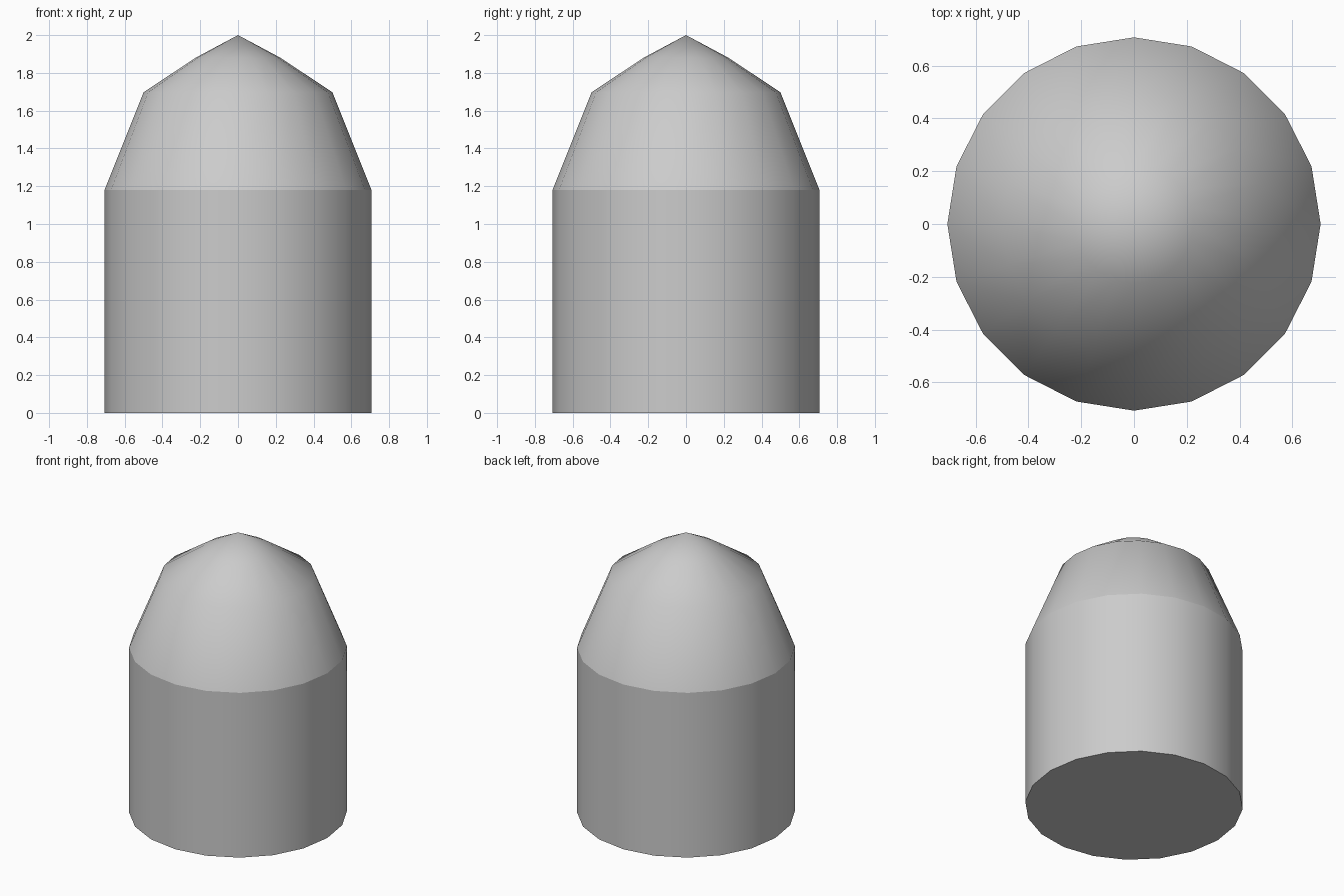
import bpy
import bmesh
import math

if "Cube" in bpy.data.objects:
    bpy.data.objects.remove(bpy.data.objects["Cube"])

SIDES = 20
RADIUS = 0.707
SHOULDER = 1.18


def lathe(name, profile):
    """Revolve (radius, z) points about z; zero radius makes a pole."""
    bm = bmesh.new()
    rings = []
    for r, z in profile:
        if r == 0:
            rings.append([bm.verts.new((0, 0, z))] * SIDES)
        else:
            rings.append([bm.verts.new((r * math.cos(2 * math.pi * i / SIDES),
                                        r * math.sin(2 * math.pi * i / SIDES), z))
                          for i in range(SIDES)])
    for low, high in zip(rings, rings[1:]):
        for i in range(SIDES):
            j = (i + 1) % SIDES
            quad = [low[i], low[j], high[j], high[i]]
            bm.faces.new(list(dict.fromkeys(quad)))
    # Close the bottom of an open profile
    if profile[0][1] == 0:
        bm.faces.new(rings[0][::-1])
    bmesh.ops.recalc_face_normals(bm, faces=bm.faces)
    mesh = bpy.data.meshes.new(name)
    bm.to_mesh(mesh)
    bm.free()
    obj = bpy.data.objects.new(name, mesh)
    bpy.context.collection.objects.link(obj)
    bpy.ops.object.select_all(action='DESELECT')
    obj.select_set(True)
    bpy.context.view_layer.objects.active = obj
    bpy.ops.object.shade_smooth_by_angle(angle=math.radians(50))
    return obj


# Straight cylindrical body with a flat base
lathe("body", [(RADIUS, 0), (RADIUS, SHOULDER)])

# Pointed dome, kept separate for the crisp line at its rim
lathe("pointed_dome", [(RADIUS, SHOULDER), (0.5, 1.697), (0.225, 1.88), (0, 2.0)])
